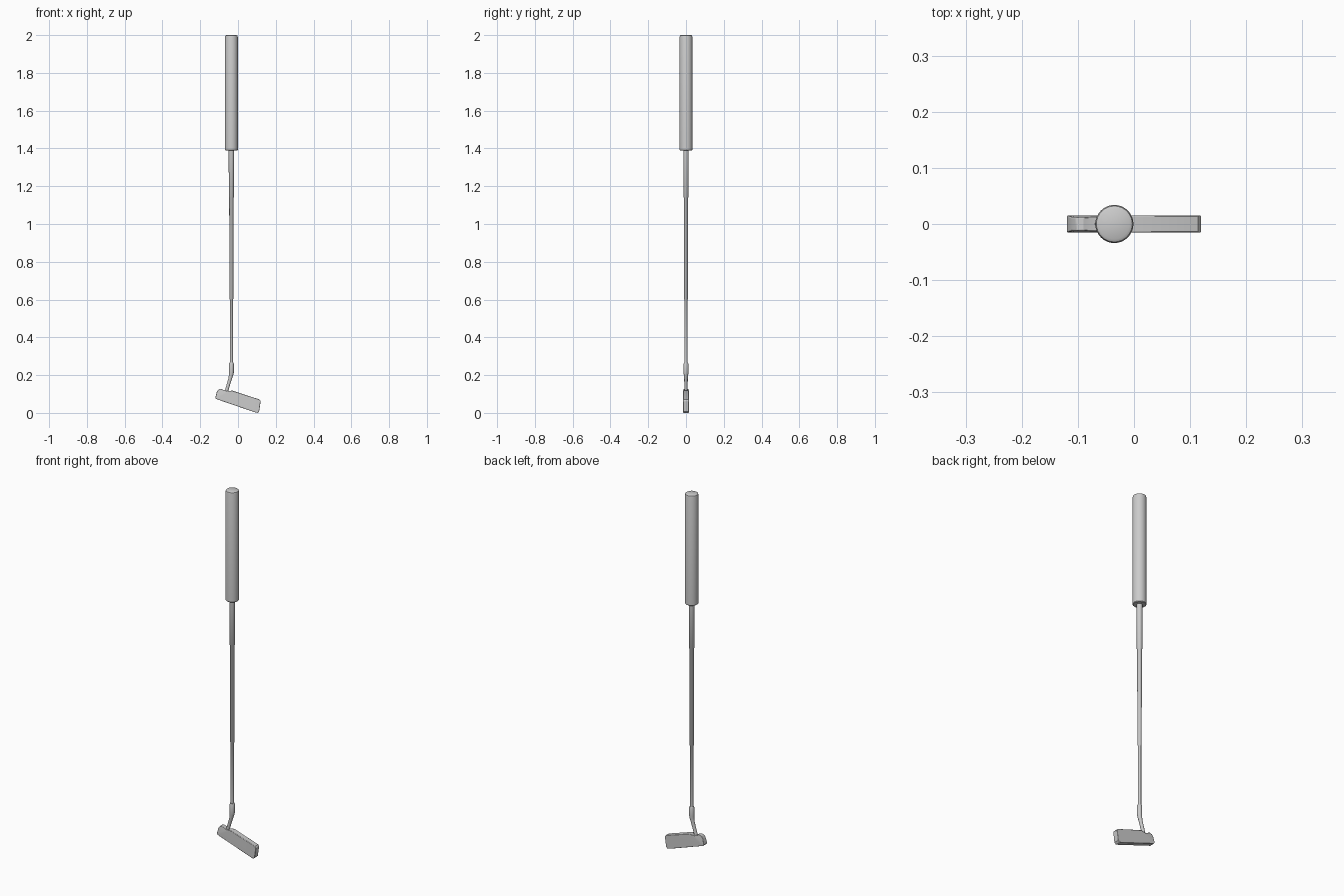
import bpy, bmesh, math

if "Cube" in bpy.data.objects:
    bpy.data.objects.remove(bpy.data.objects["Cube"])

AXIS_X = -0.035


def finish(name, bm, angle=35):
    bmesh.ops.recalc_face_normals(bm, faces=bm.faces)
    mesh = bpy.data.meshes.new(name)
    bm.to_mesh(mesh)
    bm.free()
    obj = bpy.data.objects.new(name, mesh)
    bpy.context.collection.objects.link(obj)
    bpy.ops.object.select_all(action='DESELECT')
    obj.select_set(True)
    bpy.context.view_layer.objects.active = obj
    bpy.ops.object.shade_smooth_by_angle(angle=math.radians(angle))
    return obj


def tube(name, rings, sides=32):
    """Skin circles given as (x, z, radius, tilt in degrees) and cap the ends."""
    bm = bmesh.new()
    loops = []
    for x, z, r, tilt in rings:
        t = math.radians(tilt)
        loop = []
        for i in range(sides):
            a = 2 * math.pi * i / sides
            u = r * math.cos(a)
            loop.append(bm.verts.new((x + u * math.cos(t), r * math.sin(a), z - u * math.sin(t))))
        loops.append(loop)
    for a, b in zip(loops, loops[1:]):
        for i in range(sides):
            j = (i + 1) % sides
            bm.faces.new((a[i], a[j], b[j], b[i]))
    bm.faces.new(loops[0])
    bm.faces.new(loops[-1])
    return finish(name, bm)


def turned(name, profile):
    return tube(name, [(AXIS_X, z, r, 0) for z, r in profile])


# Grip with softened ends
turned("grip", [(1.39, 0.031), (1.393, 0.034), (1.99, 0.034), (1.997, 0.032), (2.0, 0.027)])

# Stepped, tapering shaft
turned("shaft", [(0.24, 0.0085), (0.60, 0.0085), (0.603, 0.0105), (1.14, 0.0115),
                 (1.143, 0.0135), (1.42, 0.0145)])

# Bent neck joining shaft to head
tube("neck", [(-0.035, 0.266, 0.0105, 0), (-0.035, 0.260, 0.013, 0),
              (-0.035, 0.215, 0.013, 2), (-0.037, 0.200, 0.0115, 10),
              (-0.041, 0.183, 0.0095, 16), (-0.051, 0.150, 0.009, 18),
              (-0.063, 0.108, 0.009, 18)])

# Blade head: side outline as (x, z, half thickness), thinner along the raised heel
outline = [(-0.120, 0.080, 0.015), (-0.112, 0.112, 0.012), (-0.103, 0.124, 0.012),
           (-0.090, 0.127, 0.012), (-0.060, 0.115, 0.013), (-0.030, 0.118, 0.015),
           (0.114, 0.071, 0.015), (0.120, 0.063, 0.015), (0.112, 0.008, 0.015),
           (0.104, 0.0, 0.015), (0.090, 0.003, 0.015), (-0.114, 0.073, 0.015)]
bm = bmesh.new()
front = [bm.verts.new((x, -h, z)) for x, z, h in outline]
back = [bm.verts.new((x, h, z)) for x, z, h in outline]
n = len(outline)
for i in range(n):
    j = (i + 1) % n
    bm.faces.new((front[i], front[j], back[j], back[i]))
# each side is a flat blade face plus a sloping heel facet
for side in (front, back):
    bm.faces.new([side[0]] + side[5:])
    bm.faces.new(side[0:6])
head = finish("head", bm, 30)
bevel = head.modifiers.new("soft_edges", 'BEVEL')
bevel.width = 0.0018
bevel.segments = 2
bevel.limit_method = 'ANGLE'
bevel.angle_limit = math.radians(40)
